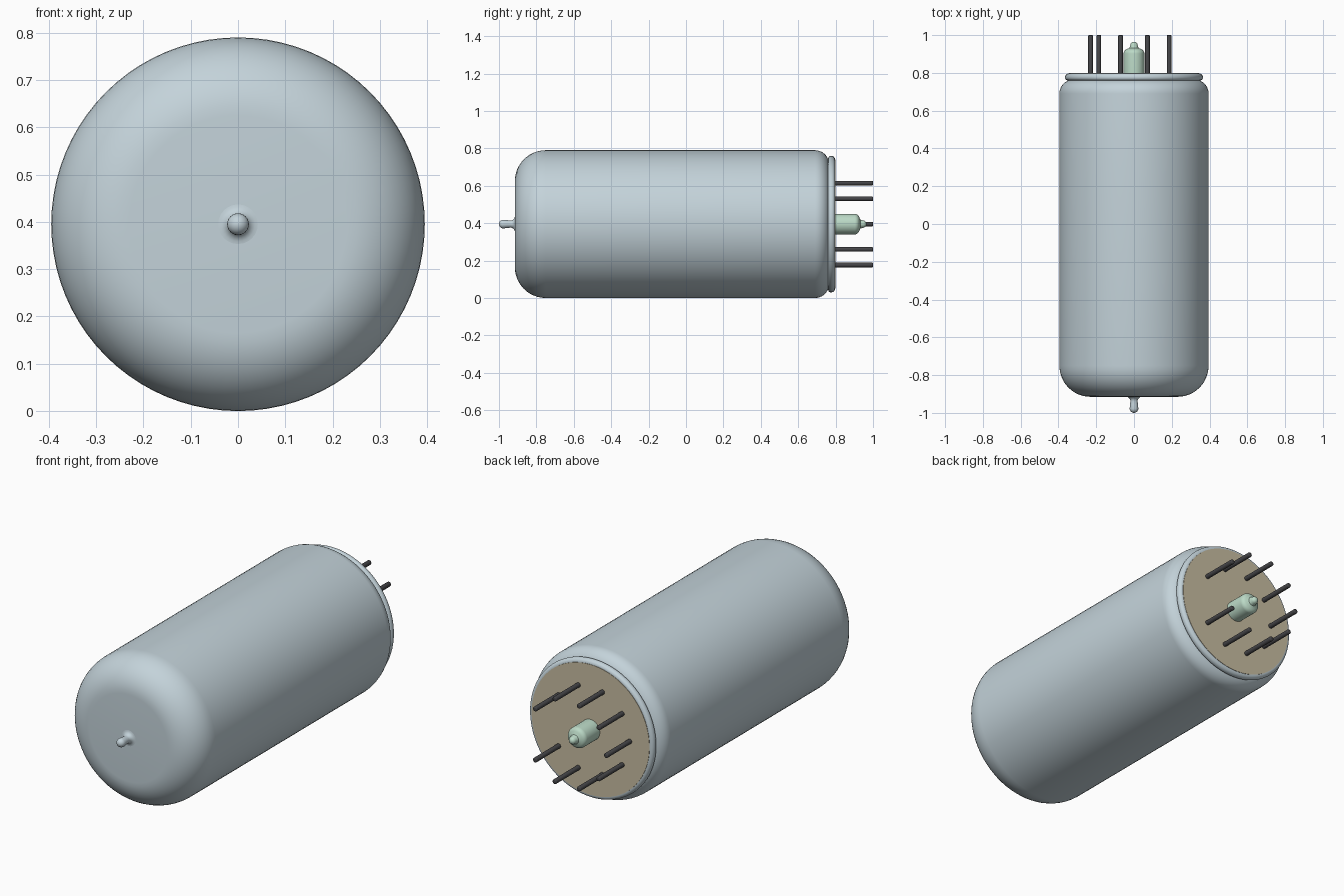
import bpy, bmesh, math
from mathutils import Matrix, Vector

cube = bpy.data.objects.get("Cube")
if cube:
    bpy.data.objects.remove(cube, do_unlink=True)

R = 0.395          # envelope radius, also the height of the axis
PIN_RING = 0.23    # radius of the pin circle


def material(name, color):
    m = bpy.data.materials.new(name)
    m.use_nodes = True
    m.diffuse_color = (*color, 1)
    m.node_tree.nodes["Principled BSDF"].inputs["Base Color"].default_value = (*color, 1)
    return m


glass = material("pale blue grey glass", (0.55, 0.65, 0.70))
tan = material("tan base", (0.58, 0.51, 0.36))
green = material("pale green glass", (0.50, 0.70, 0.57))
dark = material("dark pin metal", (0.06, 0.06, 0.065))


def arc(cr, cy, rad, start, end, steps=8):
    """Profile points (radius, y) on an arc; angle 0 is outward, 90 is towards +y."""
    angles = [math.radians(start + (end - start) * i / steps) for i in range(steps + 1)]
    return [(cr + rad * math.cos(a), cy + rad * math.sin(a)) for a in angles]


def lathe(name, profile, mat, sides, x=0.0, z=R):
    """Revolve a (radius, y) profile about an axis parallel to y."""
    bm = bmesh.new()
    verts = [bm.verts.new((max(r, 0), y, 0)) for r, y in profile]
    edges = [bm.edges.new(pair) for pair in zip(verts, verts[1:])]
    bmesh.ops.spin(bm, geom=verts + edges, cent=(0, 0, 0), axis=(0, 1, 0),
                   angle=math.tau, steps=sides, use_duplicate=False)
    bmesh.ops.remove_doubles(bm, verts=bm.verts, dist=1e-5)
    bmesh.ops.recalc_face_normals(bm, faces=bm.faces)
    mesh = bpy.data.meshes.new(name)
    bm.to_mesh(mesh)
    bm.free()
    mesh.materials.append(mat)
    ob = bpy.data.objects.new(name, mesh)
    ob.location = (x, 0, z)
    bpy.context.collection.objects.link(ob)
    bpy.ops.object.select_all(action="DESELECT")
    ob.select_set(True)
    bpy.context.view_layer.objects.active = ob
    bpy.ops.object.shade_smooth_by_angle(angle=math.radians(35))
    return ob


# Envelope: flat front, large front fillet, small rear shoulder
lathe("glass_envelope",
      [(0, -0.915)] + arc(R - 0.165, -0.75, 0.165, -90, 0, 12)
      + arc(R - 0.075, 0.69, 0.075, 0, 75) + [(0.30, 0.765), (0, 0.765)],
      glass, 80)

# Rounded glass rim around the base
lathe("base_rim",
      [(0.30, 0.76)] + arc(0.35, 0.775, 0.015, -90, 0, 5)
      + arc(0.345, 0.777, 0.02, 0, 90, 6) + [(0, 0.797)],
      glass, 80)

# Base disc between the pins
lathe("base_disc", [(0, 0.79), (0.345, 0.79), (0.345, 0.799), (0, 0.799)], tan, 80)

# Front sealing nub with flared foot
lathe("front_nub",
      [(0.042, -0.914)] + arc(0.042, -0.938, 0.023, 90, 180, 6)
      + [(0.021, -0.955)] + arc(0, -0.977, 0.023, 0, -90, 6),
      glass, 24)

# Exhaust stub in the middle of the base
lathe("exhaust_stub",
      [(0, 0.79), (0.055, 0.79)] + arc(0.03, 0.902, 0.025, 0, 70, 6)
      + [(0.024, 0.932)] + arc(0, 0.945, 0.02, 0, 90, 6),
      green, 32)

# Nine pins on a ten-place ring, with the place on the model's left empty
for i in range(1, 10):
    a = math.tau * i / 10
    lathe(f"pin_{i}",
          [(0, 0.78), (0.0125, 0.78)] + arc(0.0075, 0.995, 0.005, 0, 90, 3) + [(0, 1.0)],
          dark, 16, PIN_RING * math.cos(a), R + PIN_RING * math.sin(a))
